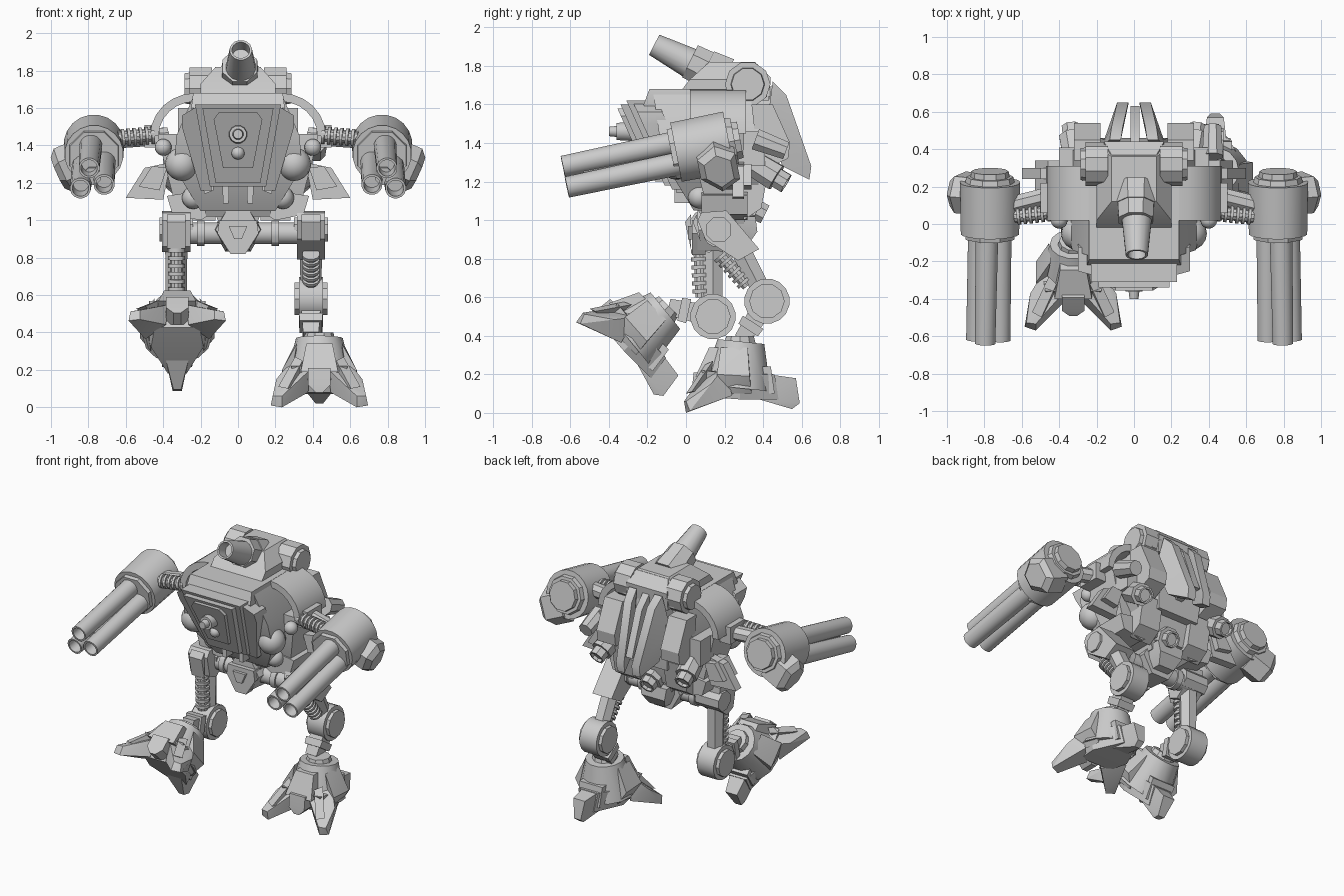
import bpy, bmesh, math
from mathutils import Vector, Matrix

old = bpy.data.objects.get("Cube")
if old:
    bpy.data.objects.remove(old)

grey = bpy.data.materials.new("armour_grey")
grey.use_nodes = True
colour = (0.6, 0.6, 0.6, 1)
grey.diffuse_color = colour
grey.node_tree.nodes["Principled BSDF"].inputs["Base Color"].default_value = colour
made = []
ID = Matrix()


def finish(name, bm, M=ID):
    bm.transform(M)
    bmesh.ops.recalc_face_normals(bm, faces=bm.faces)
    me = bpy.data.meshes.new(name)
    bm.to_mesh(me)
    bm.free()
    me.materials.append(grey)
    ob = bpy.data.objects.new(name, me)
    bpy.context.collection.objects.link(ob)
    made.append(ob)


def hull(name, pts, M=ID):
    """Convex armour block around a few corner points."""
    bm = bmesh.new()
    for p in pts:
        bm.verts.new(p)
    res = bmesh.ops.convex_hull(bm, input=bm.verts)
    bmesh.ops.delete(bm, geom=list(res["geom_interior"]), context="VERTS")
    bmesh.ops.dissolve_limit(bm, angle_limit=0.02, verts=bm.verts, edges=bm.edges)
    finish(name, bm, M)


def box(name, x, y, z):
    hull(name, [(a, b, c) for a in x for b in y for c in z])


def tiers(name, levels, M=ID):
    """Stacked rectangles (z, half width, y front, y back)."""
    hull(name, [(s * w, y, z) for z, w, a, b in levels for s in (1, -1) for y in (a, b)], M)


def side_slab(name, x0, x1, profile):
    hull(name, [(x, y, z) for x in (x0, x1) for y, z in profile])


def front_slab(name, s, y0, y1, profile):
    hull(name, [(s * x, y, z) for y in (y0, y1) for x, z in profile])


def rod(name, a, b, r0, r1=None, sides=16, bore=0, M=ID):
    """Cylinder or cone from a to b; a bore hollows the end at b."""
    a, b = Vector(a), Vector(b)
    d = b - a
    bm = bmesh.new()
    bmesh.ops.create_cone(bm, cap_ends=True, segments=sides, radius1=r0,
                          radius2=r0 if r1 is None else r1, depth=d.length)
    if bore:
        cap = max(bm.faces, key=lambda f: f.calc_center_median().z)
        bmesh.ops.inset_individual(bm, faces=[cap], thickness=0.012)
        bmesh.ops.inset_individual(bm, faces=[cap], thickness=0.002, depth=-bore)
    turn = d.to_track_quat("Z", "Y").to_matrix().to_4x4() @ Matrix.Rotation(math.pi / sides, 4, "Z")
    finish(name, bm, M @ Matrix.Translation((a + b) / 2) @ turn)


def ball(name, c, r):
    bm = bmesh.new()
    bmesh.ops.create_uvsphere(bm, u_segments=16, v_segments=10, radius=r)
    finish(name, bm, Matrix.Translation(c))


def coils(name, a, b, r, n):
    a, b = Vector(a), Vector(b)
    step = (b - a) / n
    for i in range(n):
        p = a + step * i
        rod(name, p, p + step * 0.5, r, sides=12)
    rod(name + "_core", a, b, r * 0.7, sides=10)


# ---- torso ----
tiers("torso_core", [(1.66, .24, -.17, .32), (1.45, .33, -.14, .4), (1.28, .34, -.1, .4), (1.05, .2, .04, .34)])
tiers("torso_shoulder_block", [(1.46, .43, .04, .3), (1.33, .4, .04, .3), (1.1, .34, .1, .3)])
tiers("brow_slab", [(1.68, .24, -.19, .3), (1.6, .25, -.22, .3), (1.56, .24, -.2, .3)])
tiers("belly", [(1.15, .2, .01, .3), (1.02, .17, .08, .3)])


def slope(z):
    return -.34 + (1.6 - z) * .45


def chest_plate(name, corners, lift, thick):
    hull(name, [(s * x, slope(z) - lift + t, z) for x, z in corners for s in (1, -1) for t in (0, thick)])


chest_plate("chest_outer_plate", [(.23, 1.62), (.15, 1.18)], -.04, .16)
chest_plate("chest_middle_plate", [(.19, 1.6), (.12, 1.2)], 0, .1)
chest_plate("chest_inner_plate", [(.1, 1.58), (.13, 1.54), (.08, 1.28)], .025, .06)
rod("sensor_base", (0, -.26, 1.46), (0, -.36, 1.46), .052, .046, 12)
rod("sensor_lens", (0, -.34, 1.46), (0, -.4, 1.46), .032, .025, 12)
ball("sensor_ball", (0, -.255, 1.36), .035)
for s in (1, -1):
    hull("chest_cheek", [(s * x, y, z) for x, z in ((.2, 1.62), (.3, 1.56), (.3, 1.5), (.2, 1.16), (.14, 1.16))
                         for y in (slope(z) + .07, slope(z) + .2)])
    front_slab("chest_fang", s, -.06, .02, [(.045, 1.24), (.085, 1.24), (.08, 1.09), (.05, 1.09)])
    front_slab("jaw_block", s, -.05, .05, [(.13, 1.28), (.2, 1.24), (.18, 1.14), (.13, 1.16)])
    ball("upper_side_dome", (s * .3, -.05, 1.3), .09)
    ball("lower_side_dome", (s * .24, .07, 1.12), .06)
    ball("shoulder_bolt", (s * .4, .02, 1.39), .045)
    # curved shoulder fender
    bm = bmesh.new()
    arc = [i * math.pi / 12 for i in range(7)]
    ring = [(.23 + r * math.sin(t), 1.45 + (r - .01) * math.cos(t)) for r, ts in ((.24, arc), (.195, arc[::-1])) for t in ts]
    f = bm.faces.new([bm.verts.new((s * x, .02, z)) for x, z in ring])
    ext = bmesh.ops.extrude_face_region(bm, geom=[f])
    bmesh.ops.translate(bm, vec=(0, .29, 0), verts=[v for v in ext["geom"] if isinstance(v, bmesh.types.BMVert)])
    finish("shoulder_fender", bm)
    # flared skirts
    front_slab("side_wing", s, .24, .3, [(.36, 1.31), (.5, 1.28), (.6, 1.12), (.4, 1.11)])
    front_slab("side_wing_rib", s, .18, .34, [(.38, 1.28), (.46, 1.29), (.53, 1.18), (.42, 1.16)])
    front_slab("lower_skirt", s, .08, .32, [(.15, 1.03), (.2, 1.0), (.35, 1.03), (.38, 1.13), (.25, 1.15)])
    # rear armour, centre fins splay outward toward the front
    hull("back_fin", [(s * x, y, z) for x0, x1, y, z in
                      ((.07, .13, .45, 1.72), (.06, .12, .52, 1.65), (.03, .09, .65, 1.28), (.03, .09, .64, 1.21),
                       (.07, .14, .5, 1.28), (.1, .17, .42, 1.5)) for x in (x0, x1)])
    side_slab("back_side_slab", s * .18, s * .32, [(.34, 1.6), (.45, 1.6), (.54, 1.4), (.53, 1.32), (.38, 1.25)])
    box("rear_shoulder_block", (s * .28, s * .4), (.26, .41), (1.28, 1.46))
    side_slab("rear_hip_flap", s * .12, s * .28, [(.28, 1.26), (.43, 1.26), (.39, 1.06), (.3, 1.0)])
    rod("rear_nozzle", (s * .31, .34, 1.3), (s * .33, .47, 1.22), .07, .075, 8)
    rod("rear_nozzle_tip", (s * .33, .47, 1.22), (s * .335, .52, 1.19), .055, .055, 8, bore=.02)
rod("canister", (.42, .36, 1.42), (.42, .52, 1.36), .06, .05, 8)
side_slab("back_spine_fin", -.02, .03, [(.44, 1.7), (.52, 1.62), (.63, 1.32), (.4, 1.3)])
tiers("back_spine", [(1.66, .12, .28, .43), (1.45, .18, .3, .46), (1.2, .16, .3, .44)])
rod("lower_nozzle", (0.02, .26, 1.1), (.02, .37, 1.05), .075, .08, 8)
rod("lower_nozzle_tip", (.02, .36, 1.055), (.02, .41, 1.03), .058, .055, 8, bore=.02)

# ---- turret ----
tiers("turret_body", [(1.64, .2, -.05, .42), (1.73, .2, .02, .42), (1.82, .12, .12, .36)])
tiers("turret_rear_deck", [(1.81, .12, .2, .37), (1.74, .16, .2, .44), (1.62, .16, .2, .43)])
rod("turret_mount", (.01, .2, 1.735), (.01, .1, 1.785), .12, .11, 8)
rod("turret_collar", (.01, .12, 1.775), (.01, .02, 1.825), .105, .1, 8)
rod("turret_barrel", (.015, .06, 1.795), (.015, -.165, 1.91), .085, .06, 16, bore=.08)
for s in (1, -1):
    rod("turret_drum", (s * .14, .32, 1.705), (s * .26, .32, 1.705), .118, sides=10)
    rod("turret_drum_cap", (s * .25, .32, 1.705), (s * .285, .32, 1.705), .09, .085, 10)

# ---- gun arms ----
for s in (1, -1):
    rod("arm_strut", (s * .38, .17, 1.45), (s * .66, .1, 1.43), .05, sides=8)
    box("arm_bracket", (s * .42, s * .5), (.06, .22), (1.39, 1.51))
    coils("arm_spring", (s * .45, .06, 1.455), (s * .64, .04, 1.44), .048, 6)
    G = Matrix.Translation((s * .77, .105, 1.383)) @ Matrix.Rotation(math.radians(11), 4, "X")
    rod("gun_drum", (0, .12, 0), (0, -.16, 0), .162, .158, 20, M=G)
    rod("gun_front_ring", (0, -.12, -.005), (0, -.185, -.005), .148, .14, 8, M=G)
    rod("gun_rear_ring", (0, .11, 0), (0, .15, 0), .135, .125, 10, M=G)
    rod("gun_rear_cap", (0, .14, 0), (0, .18, 0), .105, .1, 10, M=G)
    for x, z in ((.01, .06), (.05, -.05), (-.06, -.03)):
        x *= s
        rod("gun_barrel", (x + s * .005, -.1, z - .01), (x * 1.15 + s * .015, -.75, z - .02), .062, .056, 16, bore=.12, M=G)
    rod("gun_barrel_core", (0, -.1, -.015), (s * .01, -.65, -.025), .05, sides=8, M=G)
    # angular pod on the lower outer side
    P = G @ Matrix.Rotation(s * math.radians(24), 4, "Y")
    pod = [(-.1, -.04), (0, -.13), (.1, -.08), (.1, .07), (0, .13), (-.1, .07)]
    hull("gun_side_pod", [(s * x, .04 + y * k, -.05 + z * k) for x, k in ((.06, 1), (.2, 1), (.235, .7)) for y, z in pod], P)

# ---- pelvis ----
rod("hip_axle", (-.34, .16, .93), (.36, .16, .93), .058, sides=16)
for s in (1, -1):
    rod("hip_axle_ring", (s * .18, .16, .93), (s * .22, .16, .93), .07, sides=12)
rod("pelvis_hub", (0, .26, .95), (0, .06, .95), .135, .12, 6)
hull("pelvis_plate", [(x, y, z) for x, z in ((-.1, 1), (.1, 1), (.11, .93), (.04, .82), (-.04, .82), (-.11, .93))
                      for y in (.03, .1)])
front_slab("pelvis_wedge", 1, .01, .06, [(-.05, .97), (.05, .97), (.02, .9), (-.02, .9)])
tiers("waist", [(1.08, .14, .08, .32), (.98, .1, .1, .3)])
tiers("rear_pelvis_block", [(1.02, .1, .2, .36), (.94, .09, .2, .37), (.87, .06, .2, .32)])


# ---- legs ----
def leg(cx, thigh, hip, knee, ankle, spring):
    side_slab("hip_block", cx - .075, cx + .075, thigh)
    side_slab("hip_panel", cx - .05, cx + .05, [(y - .025, z - .01) for y, z in thigh[:2] + thigh[-1:]])
    rod("hip_cap", (cx - .09, .17, .95), (cx + .09, .17, .95), .07, sides=8)
    h, k, a = (Vector((cx, *p)) for p in (hip, knee, ankle))
    rod("thigh_rod", h, k, .06, .055, 6)
    coils("thigh_spring", (cx, *spring[0]), (cx, *spring[1]), .047, 6)
    x = Vector((1, 0, 0))
    rod("knee_drum", k - x * .065, k + x * .065, .118, sides=16)
    rod("knee_cap", k - x * .088, k + x * .088, .092, sides=10)
    rod("shin", k, a, .08, .06, 4)
    mid = k.lerp(a, .55)
    rod("shin_cuff", mid, mid + (a - k) * .2, .09, .085, 4)


leg(.39, [(.06, 1.0), (.1, .9), (.27, .79), (.38, .85), (.21, 1.05), (.08, 1.04)],
    (.27, .87), (.42, .58), (.29, .38), ((.18, .82), (.32, .66)))
leg(-.33, [(.02, 1.0), (.05, .86), (.12, .83), (.21, .9), (.2, 1.05), (.05, 1.04)],
    (.14, .9), (.14, .5), (-.09, .55), ((.07, .85), (.08, .6)))


# ---- feet, shared shape placed by a matrix ----
def foot(M):
    rod("ankle_collar", (0, .28, .3), (0, .28, .4), .1, .075, 10, M=M)
    rod("foot_shell", (0, .26, .13), (0, .285, .37), .185, .125, 14, M=M)
    # sole narrows toward the heel
    hull("foot_base", [(s * x, y, z) for s in (1, -1) for x, y, z in
                       ((.15, .08, .22), (.12, .14, .08), (.17, .28, .2), (.14, .28, .07), (.07, .46, .2), (.05, .48, .07))], M)
    hull("foot_front_panel", [(s * x, y + t, z) for s in (1, -1) for t in (0, .08)
                              for x, y, z in ((.07, .12, .34), (.1, .05, .19))], M)
    tiers("centre_toe", [(.21, .06, .04, .14), (.12, .06, .03, .16), (.08, .02, .03, .12)], M)
    hull("heel_spur", [(s * x, y, z) for s in (1, -1) for x, y, z in
                       ((.07, .36, .21), (.06, .38, .07), (.045, .57, .18), (.025, .59, .05), (.02, .55, .02))], M)
    tiers("heel_block", [(.24, .09, .36, .44), (.1, .08, .34, .46)], M)
    for s in (1, -1):
        hull("front_toe", [(s * x, y, z) for x, y, z in
                           ((.05, .09, .2), (.16, .2, .24), (.06, .12, .08), (.17, .24, .09), (.23, .13, .15),
                            (.2, -.01, .06), (.25, .0, .06), (.2, 0, .0), (.26, .02, .01))], M)
        hull("toe_ridge", [(s * x, y, z) for x, y, z in
                           ((.09, .1, .25), (.13, .14, .27), (.17, .0, .1), (.22, .03, .11), (.1, .12, .12))], M)
        hull("foot_cheek", [(s * x, y, z) for x, y, z in
                            ((.12, .18, .34), (.13, .32, .34), (.2, .16, .2), (.2, .33, .19), (.16, .18, .1), (.14, .34, .1))], M)


foot(Matrix.Translation((.435, 0, 0)))
foot(Matrix.Translation((-.325, -.57, .47)) @ Matrix.Rotation(math.radians(-45), 4, "X"))

# ---- shading ----
bpy.ops.object.select_all(action="DESELECT")
for ob in made:
    ob.select_set(True)
bpy.context.view_layer.objects.active = made[0]
bpy.ops.object.shade_smooth_by_angle(angle=math.radians(30))
